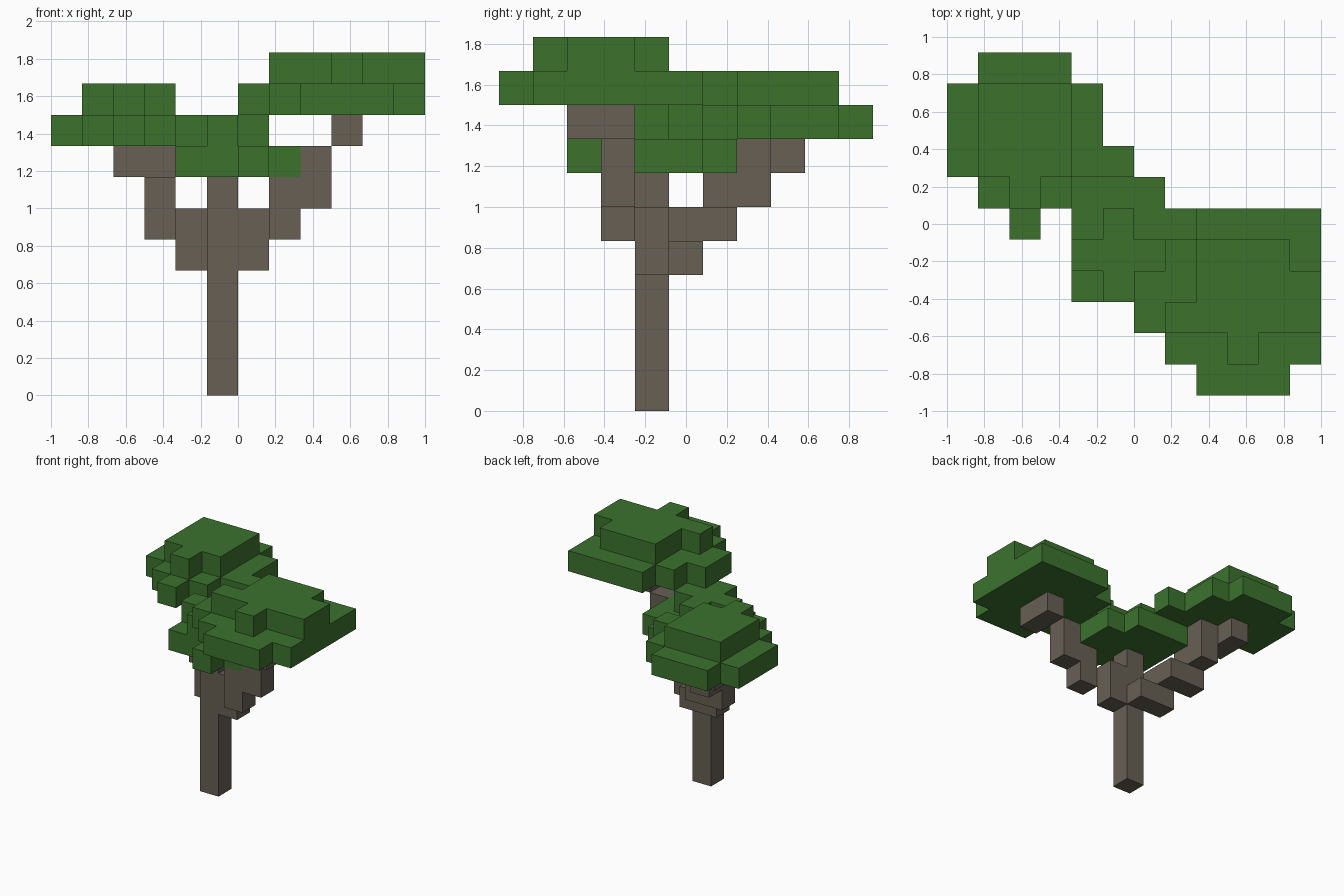
import bpy, bmesh
from mathutils import Vector

cube = bpy.data.objects.get("Cube")
if cube:
    bpy.data.objects.remove(cube, do_unlink=True)

CELL = 1 / 6                      # edge of one block
ORIGIN = Vector((-1, -11 / 12, 0))


def material(name, rgb):
    m = bpy.data.materials.new(name)
    m.use_nodes = True
    colour = (*rgb, 1)
    m.diffuse_color = colour
    bsdf = m.node_tree.nodes["Principled BSDF"]
    bsdf.inputs["Base Color"].default_value = colour
    bsdf.inputs["Roughness"].default_value = 0.9
    return m


bark = material("bark brown", (0.135, 0.115, 0.088))
leaf = material("leaf green", (0.045, 0.17, 0.027))


def build_blocks(name, cells, mat):
    """Joined blocks: only outer faces are made, then flat areas are merged."""
    bm = bmesh.new()
    for cell in cells:
        centre = Vector(cell) + Vector((0.5, 0.5, 0.5))
        for axis in range(3):
            for sign in (-1, 1):
                step = [0, 0, 0]
                step[axis] = sign
                if tuple(c + s for c, s in zip(cell, step)) in cells:
                    continue
                n = Vector(step) / 2
                u = Vector((n.y, n.z, n.x))
                v = n.cross(u) * 2
                ring = (u + v, v - u, -u - v, u - v)
                bm.faces.new([bm.verts.new(ORIGIN + (centre + n + r) * CELL) for r in ring])
    bmesh.ops.remove_doubles(bm, verts=bm.verts[:], dist=0.001)
    bmesh.ops.dissolve_limit(bm, angle_limit=0.01, verts=bm.verts[:], edges=bm.edges[:])
    mesh = bpy.data.meshes.new(name)
    bm.to_mesh(mesh)
    bm.free()
    mesh.materials.append(mat)
    obj = bpy.data.objects.new(name, mesh)
    bpy.context.collection.objects.link(obj)


MOVES = {"E": (1, 0, 0), "W": (-1, 0, 0), "N": (0, 1, 0),
         "S": (0, -1, 0), "U": (0, 0, 1)}


def walk(start, steps):
    """Cells visited by a branch; a two-letter step is a diagonal."""
    cells, here = {start}, start
    for step in steps.split():
        for letter in step:
            here = tuple(a + b for a, b in zip(here, MOVES[letter]))
        cells.add(here)
    return cells


def layer(level, west, north, rows):
    """Cells of one flat leaf layer, rows listed from back to front."""
    return {(west + i, north - j, level)
            for j, row in enumerate(rows.split())
            for i, mark in enumerate(row) if mark == "#"}


# Trunk and its two stepped branches
build_blocks("trunk", walk((5, 4, 0), "U U U U U U"), bark)
build_blocks("back_branch", walk((5, 5, 4), "W U N W U N U W N"), bark)
build_blocks("front_branch", walk((6, 4, 4), "U SE U E U UE S"), bark)

# Low canopy over the trunk
build_blocks("middle_canopy",
             layer(7, 4, 6, "###. #### #### #### ..#.")
             | layer(8, 4, 5, ".#. ### .#."), leaf)

# Canopy on the back branch
build_blocks("back_canopy",
             layer(8, 0, 10, ".###.. #####. #####. ###### .###.. ..#...")
             | layer(9, 1, 9, "### ### ### .#."), leaf)

# Highest canopy on the front branch
build_blocks("front_canopy",
             layer(9, 6, 5, "..#### .##### ###### ###### .##### ..###.")
             | layer(10, 7, 4, ".###. .#### ##### ..#.."), leaf)
